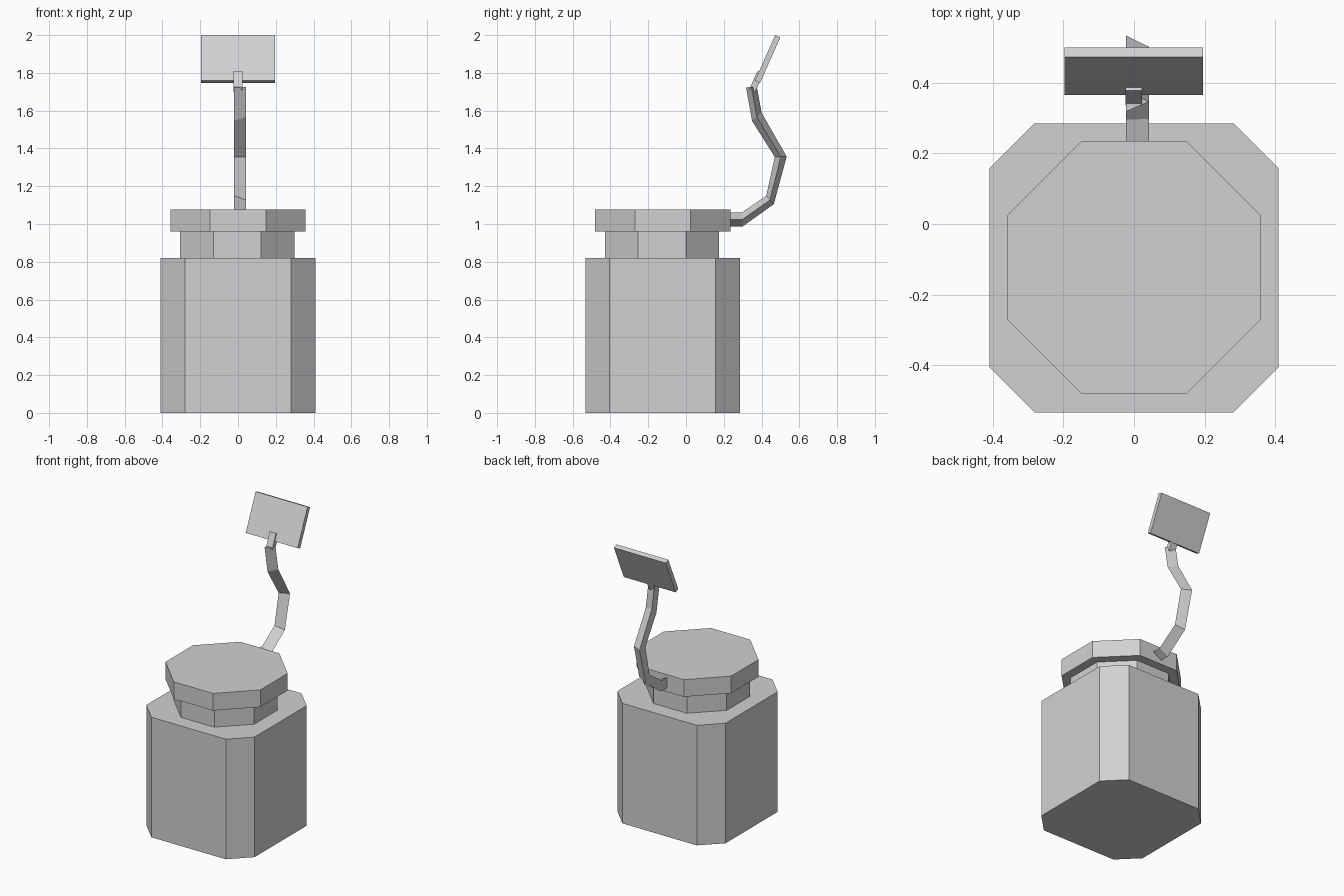
import bpy, bmesh, math
from mathutils import Vector, Matrix

cube = bpy.data.objects.get("Cube")
if cube:
    bpy.data.objects.remove(cube, do_unlink=True)

grey = bpy.data.materials.new("plain grey")
grey.use_nodes = True
colour = (0.64, 0.64, 0.64, 1)
grey.diffuse_color = colour
grey.node_tree.nodes["Principled BSDF"].inputs["Base Color"].default_value = colour


def finish(name, bm):
    bmesh.ops.recalc_face_normals(bm, faces=bm.faces)
    mesh = bpy.data.meshes.new(name)
    bm.to_mesh(mesh)
    bm.free()
    mesh.materials.append(grey)
    obj = bpy.data.objects.new(name, mesh)
    bpy.context.collection.objects.link(obj)
    return obj


def loft(name, rings):
    """Skin a row of matching cross-sections and cap both ends."""
    bm = bmesh.new()
    rows = [[bm.verts.new(p) for p in ring] for ring in rings]
    for a, b in zip(rows, rows[1:]):
        for i in range(len(a)):
            j = (i + 1) % len(a)
            bm.faces.new((a[i], a[j], b[j], b[i]))
    bm.faces.new(rows[0])
    bm.faces.new(rows[-1])
    return finish(name, bm)


def octagon_block(name, half, flat, z0, z1, centre):
    """Square block with chamfered upright corners."""
    corner = [(half, -flat), (half, flat), (flat, half), (-flat, half)]
    outline = corner + [(-x, -y) for x, y in corner]
    cx, cy = centre
    return loft(name, [[(cx + x, cy + y, z) for x, y in outline] for z in (z0, z1)])


def tilted_box(name, size, centre, angle):
    bm = bmesh.new()
    place = (Matrix.Translation(centre) @ Matrix.Rotation(-angle, 4, 'X')
             @ Matrix.Diagonal((*size, 1)))
    bmesh.ops.create_cube(bm, size=1, matrix=place)
    return finish(name, bm)


# Jar: body, neck and lid
octagon_block("jar_body", 0.409, 0.281, 0, 0.82, (0, -0.124))
octagon_block("jar_neck", 0.303, 0.126, 0.82, 0.96, (-0.004, -0.127))
octagon_block("jar_lid", 0.358, 0.148, 0.96, 1.077, (0, -0.123))

# Bent three-sided stem: inner and outer edge of each bend as (y, z)
bends = [((0.23, 1.06), (0.23, 0.987)),
         ((0.295, 1.06), (0.30, 0.987)),
         ((0.425, 1.15), (0.465, 1.105)),
         ((0.47, 1.355), (0.533, 1.357)),
         ((0.35, 1.545), (0.40, 1.59)),
         ((0.318, 1.723), (0.375, 1.727))]
rings = []
for inner, outer in bends:
    a, b = Vector((-0.022, *inner)), Vector((-0.022, *outer))
    tip = (a + b) / 2
    tip.x = 0.042
    rings.append([a, b, tip])
loft("stem", rings)

# Tilted plate and the small clip that holds it
tilt = math.radians(24)
tilted_box("sign_plate", (0.392, 0.03, 0.264), (-0.001, 0.432, 1.873), tilt)
tilted_box("plate_clip", (0.047, 0.034, 0.106), (-0.001, 0.372, 1.754), tilt)
